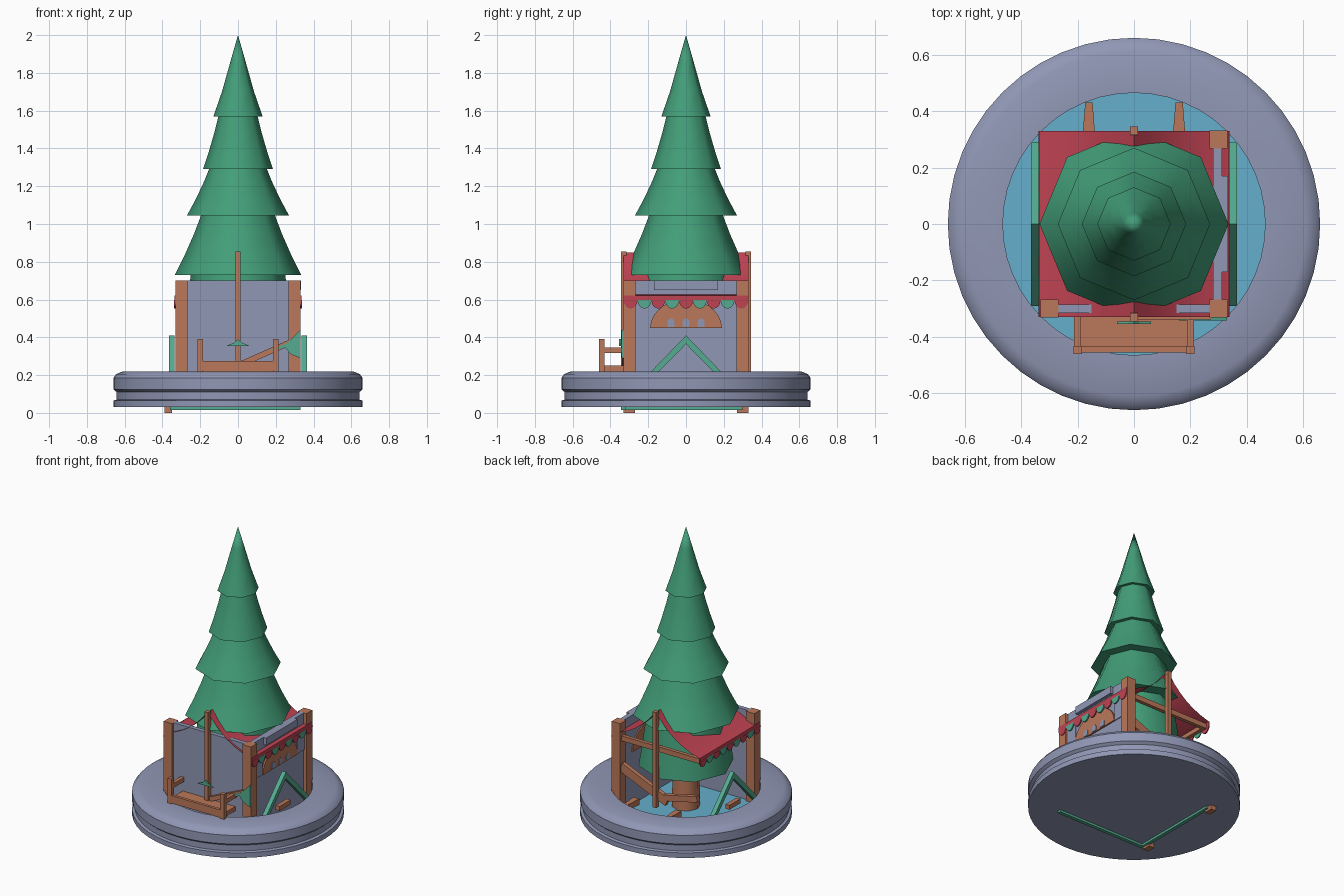
import bpy, bmesh, math
from mathutils import Vector, Matrix

if "Cube" in bpy.data.objects:
    bpy.data.objects.remove(bpy.data.objects["Cube"])


def material(name, rgb):
    m = bpy.data.materials.new(name)
    m.diffuse_color = (*rgb, 1)
    m.use_nodes = True
    m.node_tree.nodes["Principled BSDF"].inputs["Base Color"].default_value = m.diffuse_color
    return m


STONE = material("blue_grey", (.28, .31, .46))
RED = material("awning_red", (.52, .055, .085))
GREEN = material("tree_green", (.055, .34, .19))
TEAL = material("trim_teal", (.09, .41, .28))
WOOD = material("wood", (.50, .185, .10))
WATER = material("ice_blue", (.13, .43, .60))


def finish(name, bm, mat, smooth=None):
    bmesh.ops.recalc_face_normals(bm, faces=bm.faces)
    me = bpy.data.meshes.new(name)
    bm.to_mesh(me)
    bm.free()
    me.materials.append(mat)
    ob = bpy.data.objects.new(name, me)
    bpy.context.collection.objects.link(ob)
    if smooth:
        bpy.ops.object.select_all(action='DESELECT')
        ob.select_set(True)
        bpy.context.view_layer.objects.active = ob
        bpy.ops.object.shade_smooth_by_angle(angle=math.radians(smooth))
    return ob


def box(name, mat, x0, x1, y0, y1, z0, z1):
    bm = bmesh.new()
    bmesh.ops.create_cube(bm, size=1)
    for v in bm.verts:
        v.co = Vector(((x0, x1)[v.co.x > 0], (y0, y1)[v.co.y > 0], (z0, z1)[v.co.z > 0]))
    return finish(name, bm, mat)


def plate(name, mat, pts, axis, a0, a1):
    """Extrude a 2D outline (horizontal, z) along x or y from a0 to a1."""
    put = (lambda h, z, a: (a, h, z)) if axis == 'x' else (lambda h, z, a: (h, a, z))
    bm = bmesh.new()
    f = bm.faces.new([bm.verts.new(put(h, z, a0)) for h, z in pts])
    r = bmesh.ops.extrude_face_region(bm, geom=[f])
    d = Vector(put(0, 0, a1 - a0))
    bmesh.ops.translate(bm, vec=d, verts=[v for v in r['geom'] if isinstance(v, bmesh.types.BMVert)])
    return finish(name, bm, mat)


def lathe(name, mat, profile, sides, smooth):
    bm = bmesh.new()
    rings = []
    for r, z in profile:
        if r == 0:
            rings.append([bm.verts.new((0, 0, z))] * sides)
        else:
            rings.append([bm.verts.new((r * math.cos(math.tau * i / sides),
                                        r * math.sin(math.tau * i / sides), z)) for i in range(sides)])
    for a, b in zip(rings, rings[1:]):
        for i in range(sides):
            j = (i + 1) % sides
            bm.faces.new(list(dict.fromkeys((a[i], a[j], b[j], b[i]))))
    return finish(name, bm, mat, smooth)


def bar(name, mat, p, q, width, y0, y1):
    """Slanted plank between two (x, z) points, thick along y."""
    d = Vector((q[0] - p[0], q[1] - p[1])).normalized() * width / 2
    n = (-d.y, d.x)
    return plate(name, mat, [(p[0] + n[0], p[1] + n[1]), (q[0] + n[0], q[1] + n[1]),
                             (q[0] - n[0], q[1] - n[1]), (p[0] - n[0], p[1] - n[1])], 'y', y0, y1)


def half_round(c, z, rx, rz, n=14, sign=1):
    return [(c + rx * math.cos(math.pi * i / n), z + sign * rz * math.sin(math.pi * i / n))
            for i in range(n + 1)]


# Round base with groove, raised rim and sunken pool
lathe("base", STONE, [(0, .03), (.66, .03), (.66, .065), (.642, .07), (.642, .11), (.66, .125),
                      (.66, .185), (.645, .205), (.61, .22), (.465, .22), (.465, .075), (0, .075)], 48, 35)
lathe("pool", WATER, [(0, .078), (.465, .078), (.465, .085), (0, .085)], 48, 35)

# Tree: stacked eight-sided skirts
lathe("trunk", WOOD, [(0, .08), (.09, .08), (.08, .5), (0, .5)], 8, 50)
tiers = [(.30, .38, .25, .73, .8), (.335, .73, .19, 1.06, 1.0),
         (.27, 1.045, .145, 1.31, 1.0), (.185, 1.29, .10, 1.585, 1.0)]
for i, (r0, z0, r1, z1, sag) in enumerate(tiers):
    mid = [(r0 + (r1 - r0) * (t + .2 * sag * t * (1 - t)), z0 + (z1 - z0) * t) for t in (.33, .66)]
    lathe(f"tree_tier_{i + 1}", GREEN, [(0, z0 + .02), (r0, z0)] + mid + [(r1, z1), (0, z1)], 8, 50)
lathe("tree_top", GREEN, [(0, 1.59), (.13, 1.57), (.085, 1.70), (.04, 1.86), (0, 2.0)], 8, 50)

# Corner posts (back left corner is open) and ridge poles
for n, x, y in (("front_left", -.3, -.3), ("front_right", .3, -.3), ("back_right", .3, .3)):
    box(n + "_post", WOOD, x - .032, x + .032, y - .032, y + .032, .08, .70)
for n, y in (("front", -.33), ("back", .33)):
    box(n + "_pole", WOOD, -.014, .014, y - .015, y + .015, .2, .855)

# Front and right walls
box("front_wall", STONE, -.28, .28, -.315, -.285, .08, .70)
box("right_wall", STONE, .28, .312, -.28, .28, .08, .70)
box("right_parapet", STONE, .28, .334, -.17, .17, .65, .70)
for s in (-1, 1):
    y = sorted((s * .19, s * .27))
    box("wall_side_panel", STONE, .30, .318, y[0], y[1], .45, .62)

# Arched window showing on both faces of the right wall
plate("window_arch", WOOD, half_round(0, .45, .19, .15), 'x', .272, .322)
for y in (-.08, 0, .08):
    for x in (.268, .320):
        w = [(y - .019, .455), (y + .019, .455)] + half_round(y, .48, .019, .02, 6)
        plate("window_pane", STONE, w, 'x', x, x + .006)

# Sagging awning, mirrored about the ridge
curve = [(0, .85), (.05, .79), (.10, .74), (.15, .70), (.20, .67), (.26, .643), (.334, .62)]
bm = bmesh.new()
pts = [(-x, z) for x, z in curve[:0:-1]] + curve
rows = [[bm.verts.new((x, y, z)) for x, z in pts] for y in (-.33, .33)]
for i in range(len(pts) - 1):
    bm.faces.new((rows[0][i], rows[0][i + 1], rows[1][i + 1], rows[1][i]))
finish("awning", bm, RED, 40)

# Valance: red band with alternating scallops
for s in (-1, 1):
    x = s * .334
    box("valance_band", RED, x - .003, x + .003, -.33, .33, .588, .622)
    for i in range(9):
        y = (i - 4) * .0733
        plate("scallop", TEAL if i % 2 else RED, half_round(y, .598, .0366, .046, 8, -1),
              'x', x - .004, x + .004)

# Rails under the awning on the open sides
box("back_rail", WOOD, -.32, .28, .29, .315, .575, .61)
box("left_rail", WOOD, -.325, -.30, -.28, .315, .575, .605)

# Teal gable trims on both sides, with a small step inside each
gable = [(0, .41), (.29, .11), (.25, .11), (0, .365), (-.25, .11), (-.29, .11)]
for s in (-1, 1):
    a, b = sorted((s * .335, s * .365))
    plate("gable_trim", TEAL, gable, 'x', a, b)
    box("gable_step", WOOD, a, b, -.07, .05, .17, .20)

# Front bench with rails
box("bench_seat", WOOD, -.2, .2, -.45, -.315, .22, .25)
box("bench_lip", WOOD, -.2, .2, -.455, -.435, .225, .275)
for s in (-1, 1):
    x = s * .2
    box("bench_post", WOOD, x - .015, x + .015, -.46, -.432, .22, .39)
    box("bench_arm", WOOD, x - .012, x + .012, -.44, -.315, .318, .347)

# Front ornaments: slanted brace, leaf and pole collar
bar("front_brace", WOOD, (.02, .26), (.28, .375), .03, -.338, -.315)
plate("front_leaf", TEAL, [(.16, .325), (.26, .37), (.33, .44), (.33, .29), (.28, .31), (.25, .345)],
      'y', -.342, -.332)
plate("pole_collar", TEAL, [(-.06, .355), (.06, .355), (.02, .372), (0, .39), (-.02, .372)],
      'y', -.355, -.345)

# Back braces and pegs
bar("back_brace", WOOD, (.27, .40), (-.08, .25), .06, .295, .325)
bar("back_brace_short", WOOD, (-.04, .27), (-.31, .33), .04, .295, .325)
for s in (-1, 1):
    bm = bmesh.new()
    bmesh.ops.create_cube(bm, size=1)
    for v in bm.verts:
        far = v.co.y > 0
        v.co = Vector((s * .16 + v.co.x * (.026 if far else .045), .43 if far else .31,
                       .19 + v.co.z * .04))
    finish("back_peg", bm, WOOD)

# Strips and feet under the base
box("front_foot_strip", TEAL, -.36, .33, -.345, -.32, .015, .035)
box("left_foot_strip", TEAL, -.36, -.335, -.345, .30, .015, .035)
for y in (-.3, .3):
    box("foot", WOOD, -.39, -.35, y - .03, y + .03, 0, .035)
